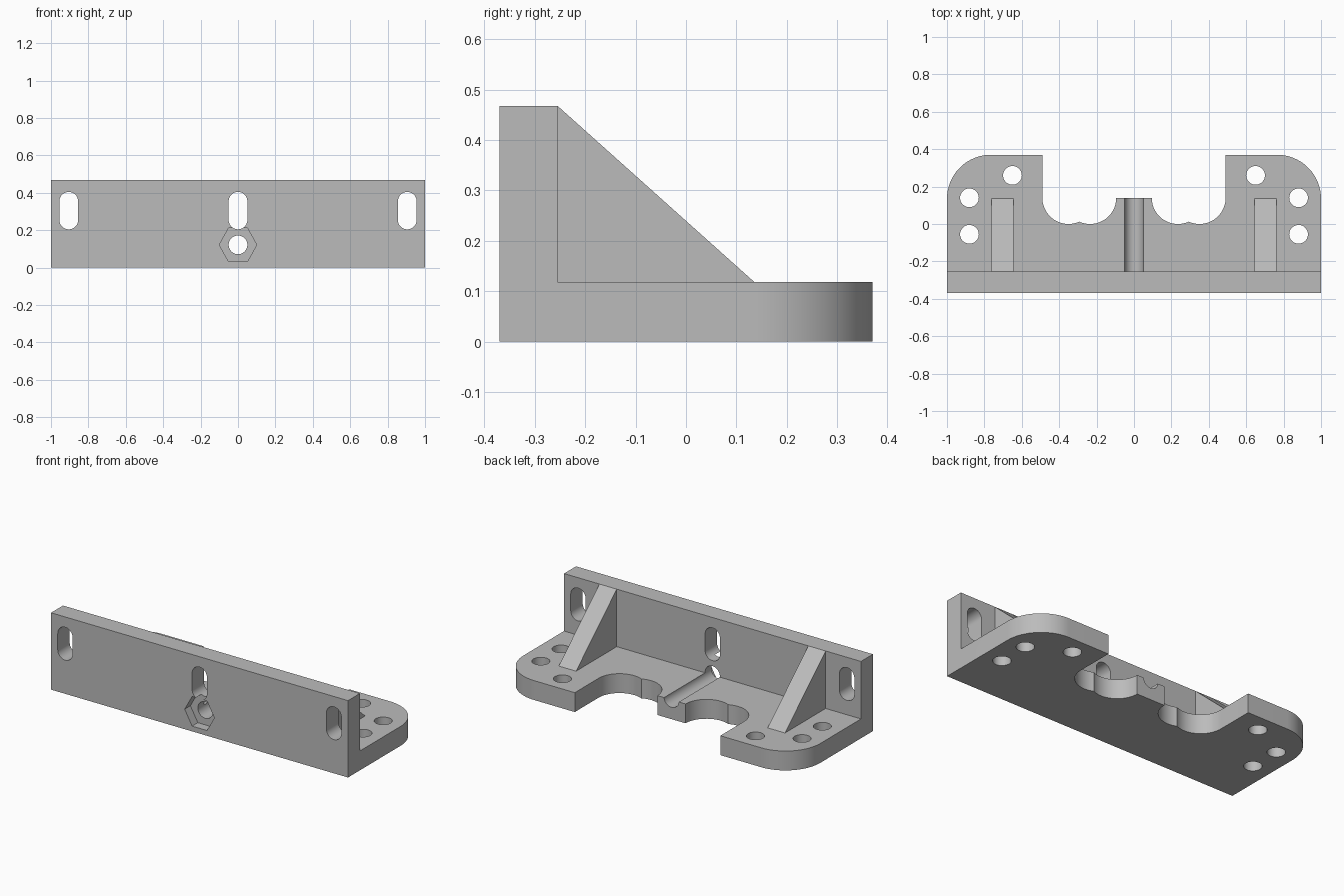
import bpy
import bmesh
from math import cos, sin, pi, radians, acos, degrees
from mathutils import Matrix, Vector

cube = bpy.data.objects.get("Cube")
if cube:
    bpy.data.objects.remove(cube, do_unlink=True)

# Main dimensions
BACK, FRONT, WALL_IN = 0.37, -0.37, -0.255
PLATE, TOP = 0.118, 0.468
BORE = 0.05

grey = bpy.data.materials.new("plain grey")
grey.use_nodes = True
colour = (0.5, 0.5, 0.5, 1)
grey.diffuse_color = colour
grey.node_tree.nodes["Principled BSDF"].inputs["Base Color"].default_value = colour

# Axis maps: profile (u, v) and extrusion w to x, y, z
AXES = {
    "X": lambda u, v, w: Vector((w, u, v)),
    "Y": lambda u, v, w: Vector((u, w, v)),
    "Z": lambda u, v, w: Vector((u, v, w)),
}


def prism(name, axis, points, start, end):
    """Extrude a closed profile along one axis."""
    place = AXES[axis]
    bm = bmesh.new()
    face = bm.faces.new([bm.verts.new(place(u, v, start)) for u, v in points])
    new = bmesh.ops.extrude_face_region(bm, geom=[face])["geom"]
    moved = [g for g in new if isinstance(g, bmesh.types.BMVert)]
    bmesh.ops.translate(bm, verts=moved, vec=place(0, 0, end - start))
    bmesh.ops.recalc_face_normals(bm, faces=bm.faces)
    mesh = bpy.data.meshes.new(name)
    bm.to_mesh(mesh)
    bm.free()
    mesh.materials.append(grey)
    obj = bpy.data.objects.new(name, mesh)
    bpy.context.collection.objects.link(obj)
    return obj


def arc(cx, cy, r, a, b, n=24):
    """Points along an arc from a to b degrees."""
    angles = [radians(a + (b - a) * i / n) for i in range(n + 1)]
    return [(cx + r * cos(t), cy + r * sin(t)) for t in angles]


def circle(cx, cy, r, n=40):
    return arc(cx, cy, r, 0, 360, n)[:-1]


def combine(body, tool, operation="DIFFERENCE"):
    """Apply a boolean and discard the tool."""
    mod = body.modifiers.new("join", "BOOLEAN")
    mod.operation = operation
    mod.solver = "EXACT"
    mod.object = tool
    bpy.context.view_layer.objects.active = body
    bpy.ops.object.modifier_apply(modifier=mod.name)
    bpy.data.objects.remove(tool, do_unlink=True)


# Angled bracket: upright wall and flat plate in one section
section = [(FRONT, 0), (BACK, 0), (BACK, PLATE), (WALL_IN, PLATE),
           (WALL_IN, TOP), (FRONT, TOP)]
bracket = prism("mounting_bracket", "X", section, -1, 1)

# Scalloped opening at the back of the plate, around a central tab
R, OUTER, INNER, Y = 0.14, 0.35, 0.235, 0.14
meet = degrees(acos((OUTER - INNER) / 2 / R))
half = [(0.49, 0.5)]
half += arc(OUTER, Y, R, 0, meet - 180)
half += arc(INNER, Y, R, -meet, -180)[1:]
opening = half + [(-x, y) for x, y in reversed(half)]
combine(bracket, prism("opening_cutter", "Z", opening, -0.1, 0.3))

# Rounded corners, plate holes, ribs and wall slots on both sides
rib = [(WALL_IN, TOP), (0.136, PLATE), (0.1, 0.06), (-0.3, 0.06), (-0.3, 0.44)]
for s in (-1, 1):
    r = 0.235
    corner = arc(1 - r, BACK - r, r, 0, 90)
    corner = [(1.1, BACK - r)] + corner + [(1 - r, 0.5), (1.1, 0.5)]
    corner = [(s * x, y) for x, y in corner]
    combine(bracket, prism("corner_cutter", "Z", corner, -0.1, 0.3))
    for x, y in ((0.65, 0.26), (0.88, 0.14), (0.88, -0.055)):
        combine(bracket, prism("hole_cutter", "Z", circle(s * x, y, BORE), -0.1, 0.3))
    ends = sorted((s * 0.645, s * 0.762))
    combine(bracket, prism("rib", "X", rib, *ends), "UNION")

for x in (-0.905, 0, 0.905):
    slot = arc(x, 0.355, BORE, 0, 180) + arc(x, 0.255, BORE, 180, 360)
    combine(bracket, prism("slot_cutter", "Y", slot, -0.5, -0.2))

# Bolt bore along the tab, with a hexagonal nut pocket in the front
combine(bracket, prism("bore_cutter", "Y", circle(0, 0.122, BORE), -0.5, 0.3))
pocket = [(0.1 * cos(i * pi / 3), 0.122 + 0.104 * sin(i * pi / 3)) for i in range(6)]
combine(bracket, prism("nut_pocket_cutter", "Y", pocket, -0.5, FRONT + 0.055))

# Smooth the curved walls, keep the edges crisp
bpy.ops.object.select_all(action="DESELECT")
bracket.select_set(True)
bpy.context.view_layer.objects.active = bracket
bpy.ops.object.shade_smooth_by_angle(angle=radians(20))
